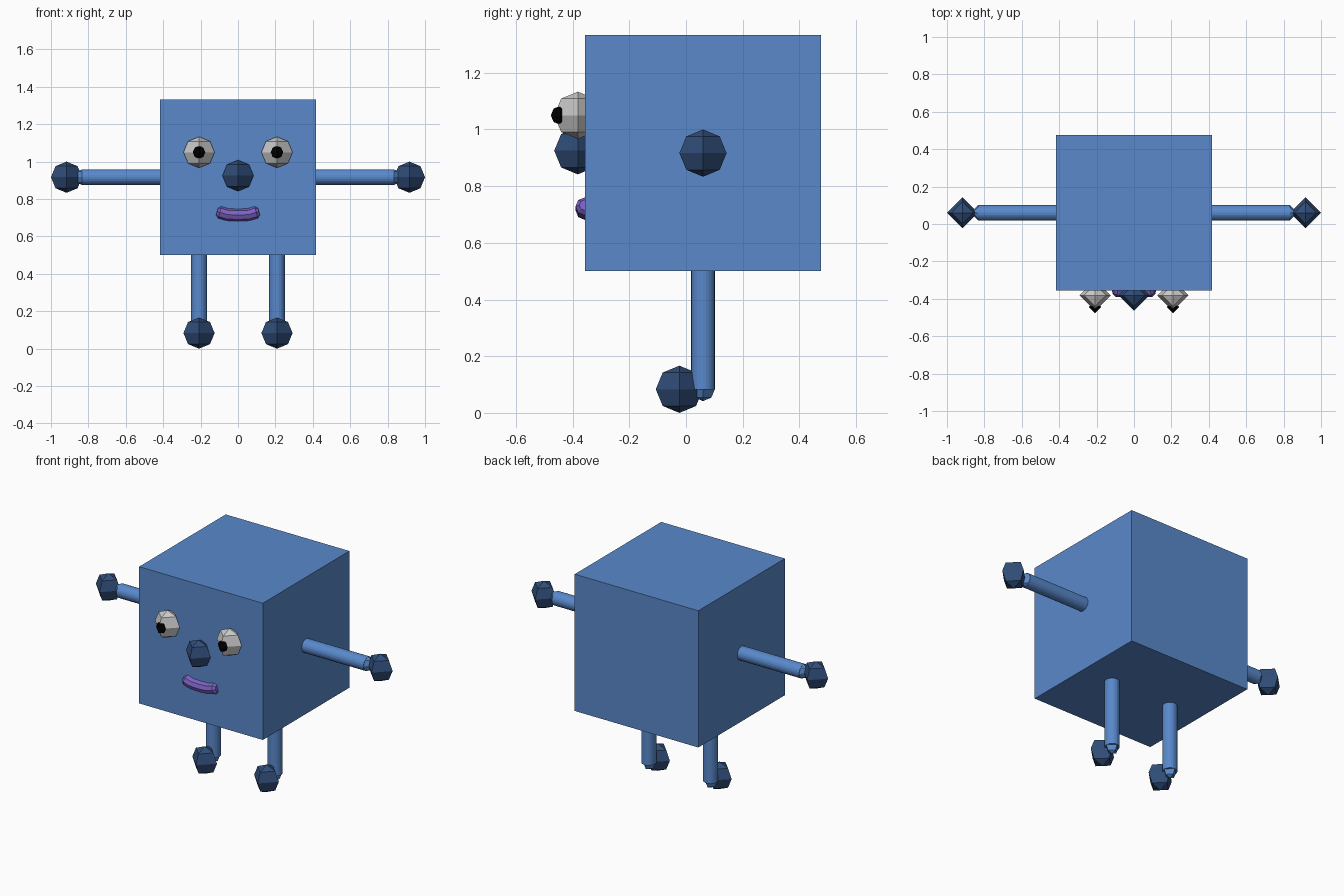
import bpy, math

if "Cube" in bpy.data.objects:
    bpy.data.objects.remove(bpy.data.objects["Cube"])


def material(name, rgb):
    m = bpy.data.materials.new(name)
    m.diffuse_color = (*rgb, 1)
    m.use_nodes = True
    m.node_tree.nodes["Principled BSDF"].inputs["Base Color"].default_value = m.diffuse_color
    return m


BLUE = material("blue", (0.10, 0.25, 0.60))
NAVY = material("navy", (0.03, 0.075, 0.19))
BLACK = material("black", (0.0, 0.0, 0.0))
PURPLE = material("purple", (0.20, 0.12, 0.55))

U = 1 / 12          # ball radius; the body is ten of these wide
CY, CZ = 0.06, 11 * U
FRONT = CY - 5 * U


def finish(name, mat):
    ob = bpy.context.object
    ob.name = name
    if mat:
        ob.data.materials.append(mat)
    return ob


def ball(name, loc, r, mat):
    bpy.ops.mesh.primitive_uv_sphere_add(segments=4, ring_count=4, radius=r, location=loc)
    return finish(name, mat)


def rod(name, loc, rot, mat):
    bpy.ops.mesh.primitive_cylinder_add(vertices=24, radius=U / 2, depth=5 * U,
                                        location=loc, rotation=rot)
    return finish(name, mat)


# Body
bpy.ops.mesh.primitive_cube_add(size=10 * U, location=(0, CY, CZ))
finish("body", BLUE)

# Limbs and eyes, mirrored left and right
for side, s in (("left", 1), ("right", -1)):
    rod(side + "_arm", (s * 7.5 * U, CY, CZ), (0, math.pi / 2, 0), BLUE)
    ball(side + "_wrist", (s * 10 * U, CY, CZ), U / 2, BLUE)
    ball(side + "_hand", (s * 11 * U, CY, CZ), U, NAVY)

    x = s * 2.5 * U
    rod(side + "_leg", (x, CY, 3.5 * U), (0, 0, 0), BLUE)
    ball(side + "_ankle", (x, CY, U), U / 2, BLUE)
    ball(side + "_foot", (x, CY - U, U), U, NAVY)

    ball(side + "_eye", (x, FRONT - 0.025, 1.05), U, None)
    ball(side + "_pupil", (x, FRONT - 0.087, 1.05), 0.4 * U, BLACK)

# Nose
ball("nose", (0, FRONT - 0.025, 0.925), U, NAVY)

# Mouth: faceted tube along a shallow smile
half = [(0.112, 0.733, 0.6), (0.097, 0.729, 1.0), (0.058, 0.717, 1.0)]
path = [(-x, z, r) for x, z, r in half] + [(0, 0.714, 1.0)] + half[::-1]
curve = bpy.data.curves.new("mouth", "CURVE")
curve.dimensions = "3D"
curve.bevel_depth = 0.033
curve.bevel_resolution = 2
curve.use_fill_caps = True
spline = curve.splines.new("POLY")
spline.points.add(len(path) - 1)
spline.use_smooth = False
for p, (x, z, r) in zip(spline.points, path):
    p.co = (x, FRONT, z, 1)
    p.radius = r
mouth = bpy.data.objects.new("mouth", curve)
bpy.context.collection.objects.link(mouth)
curve.materials.append(PURPLE)
